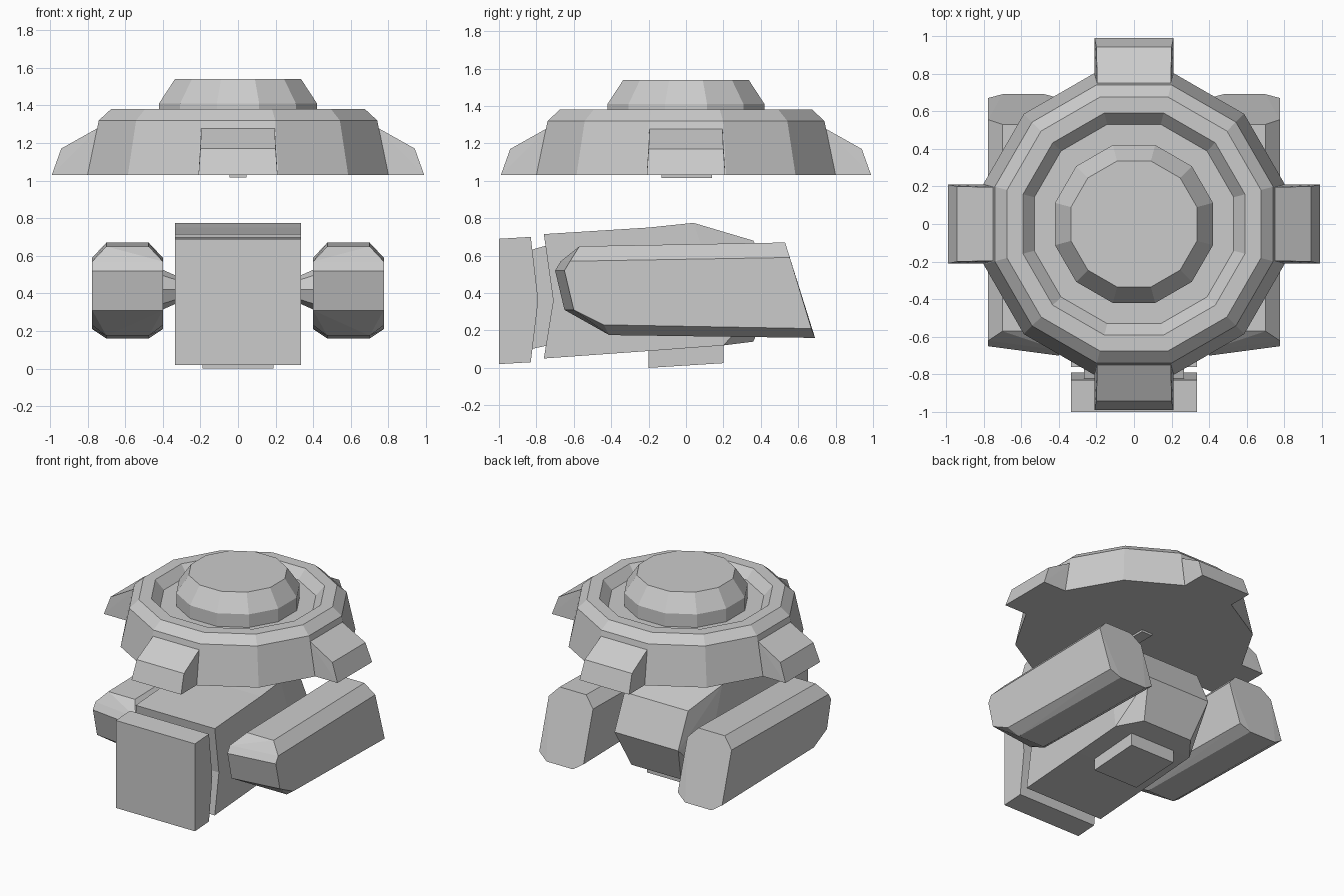
import bpy, bmesh, math

if "Cube" in bpy.data.objects:
    bpy.data.objects.remove(bpy.data.objects["Cube"])

grey = bpy.data.materials.new("light_grey")
grey.use_nodes = True
COLOUR = (0.6, 0.6, 0.6, 1)
grey.diffuse_color = COLOUR
grey.node_tree.nodes["Principled BSDF"].inputs["Base Color"].default_value = COLOUR


def finish(name, bm):
    bmesh.ops.recalc_face_normals(bm, faces=bm.faces)
    mesh = bpy.data.meshes.new(name)
    bm.to_mesh(mesh)
    bm.free()
    mesh.materials.append(grey)
    ob = bpy.data.objects.new(name, mesh)
    bpy.context.collection.objects.link(ob)
    return ob


def hull(name, points):
    """Convex solid around the points."""
    bm = bmesh.new()
    verts = [bm.verts.new(p) for p in points]
    bmesh.ops.convex_hull(bm, input=verts)
    bmesh.ops.dissolve_limit(bm, angle_limit=0.01, verts=bm.verts, edges=bm.edges)
    return finish(name, bm)


def extrude_x(name, profile, half):
    """Side profile (y, z) extruded across the width."""
    bm = bmesh.new()
    face = bm.faces.new([bm.verts.new((-half, y, z)) for y, z in profile])
    new = bmesh.ops.extrude_face_region(bm, geom=[face])["geom"]
    moved = [g for g in new if isinstance(g, bmesh.types.BMVert)]
    bmesh.ops.translate(bm, verts=moved, vec=(2 * half, 0, 0))
    return finish(name, bm)


def rings(name, profile, sides=12):
    """Stack of polygon rings (flat-to-centre distance, z), capped at both ends."""
    bm = bmesh.new()
    loops = []
    for flat, z in profile:
        r = flat / math.cos(math.pi / sides)
        angles = [2 * math.pi * (i + 0.5) / sides for i in range(sides)]
        loops.append([bm.verts.new((r * math.cos(a), r * math.sin(a), z)) for a in angles])
    for low, high in zip(loops, loops[1:]):
        for i in range(sides):
            j = (i + 1) % sides
            bm.faces.new((low[i], low[j], high[j], high[i]))
    bm.faces.new(loops[0])
    bm.faces.new(loops[-1])
    return finish(name, bm)


# Upper disc with a sunken ring, and the dome standing in it
rings("upper_disc", [(0.80, 1.03), (0.74, 1.32), (0.675, 1.38), (0.59, 1.38),
                     (0.53, 1.31), (0.42, 1.31)])
rings("dome", [(0.42, 1.31), (0.42, 1.41), (0.335, 1.54)])

# Four blocks around the disc
block = [(0.60, 1.03, 0.21), (0.99, 1.03, 0.21), (0.94, 1.17, 0.2),
         (0.735, 1.285, 0.195), (0.60, 1.285, 0.195)]
for i, side in enumerate(("front", "left", "back", "right")):
    ob = hull(side + "_block", [(s * w, -r, z) for r, z, w in block for s in (-1, 1)])
    ob.rotation_euler.z = i * math.pi / 2

# Small rail under the disc
extrude_x("under_rail", [(-0.13, 1.015), (0.14, 1.015), (0.14, 1.04), (-0.13, 1.04)], 0.045)

# Lower body with a grooved front, and its tapered tail
shoulder = [(0.04, 0.775), (0.16, 0.42), (0.2, 0.12)]
extrude_x("body", [(-0.76, 0.715), (-0.2, 0.75)] + shoulder + [(-0.2, 0.09), (-0.76, 0.05), (-0.71, 0.36)], 0.335)
tail = [(0.36, 0.68, 0.27), (0.48, 0.42, 0.27), (0.36, 0.14, 0.21)]
hull("body_tail", [(s * w, y, z) for y, z, w in tail + [(y, z, 0.335) for y, z in shoulder]
                   for s in (-1, 1)])

# Front plate, its neck and the foot pad
extrude_x("front_plate", [(-1, 0.02), (-0.83, 0.03), (-0.79, 0.36), (-0.83, 0.70), (-1, 0.69)], 0.335)
extrude_x("plate_neck", [(-0.83, 0.10), (-0.69, 0.13), (-0.69, 0.67), (-0.83, 0.63)], 0.265)
extrude_x("foot_pad", [(-0.2, 0), (0.2, 0.025), (0.2, 0.14), (-0.2, 0.11)], 0.19)

# Side pods with bevelled edges and slanted noses, joined by flared axles
nose = [(-0.62, 0.57), (-0.65, 0.52), (-0.60, 0.31), (-0.44, 0.23)]
rear = [(0.555, 0.59), (0.67, 0.21)]
caps = [(-0.57, 0.65), (0.53, 0.67), (0.69, 0.16), (-0.41, 0.175)]
for side, s in (("left", 1), ("right", -1)):
    points = [(s * x, y, z) for x in (0.40, 0.775) for y, z in rear]
    points += [(s * 0.775, y, z) for y, z in nose]
    points += [(s * 0.40, y - 0.05, z) for y, z in nose]
    points += [(s * x, y, z) for x in (0.475, 0.70) for y, z in caps]
    hull(side + "_pod", points)
    axle = []
    for x, r in ((0.32, 0.07), (0.41, 0.11)):
        axle += [(s * x, r * math.cos(a * math.pi / 4), 0.42 + r * math.sin(a * math.pi / 4))
                 for a in range(8)]
    hull(side + "_axle", axle)
